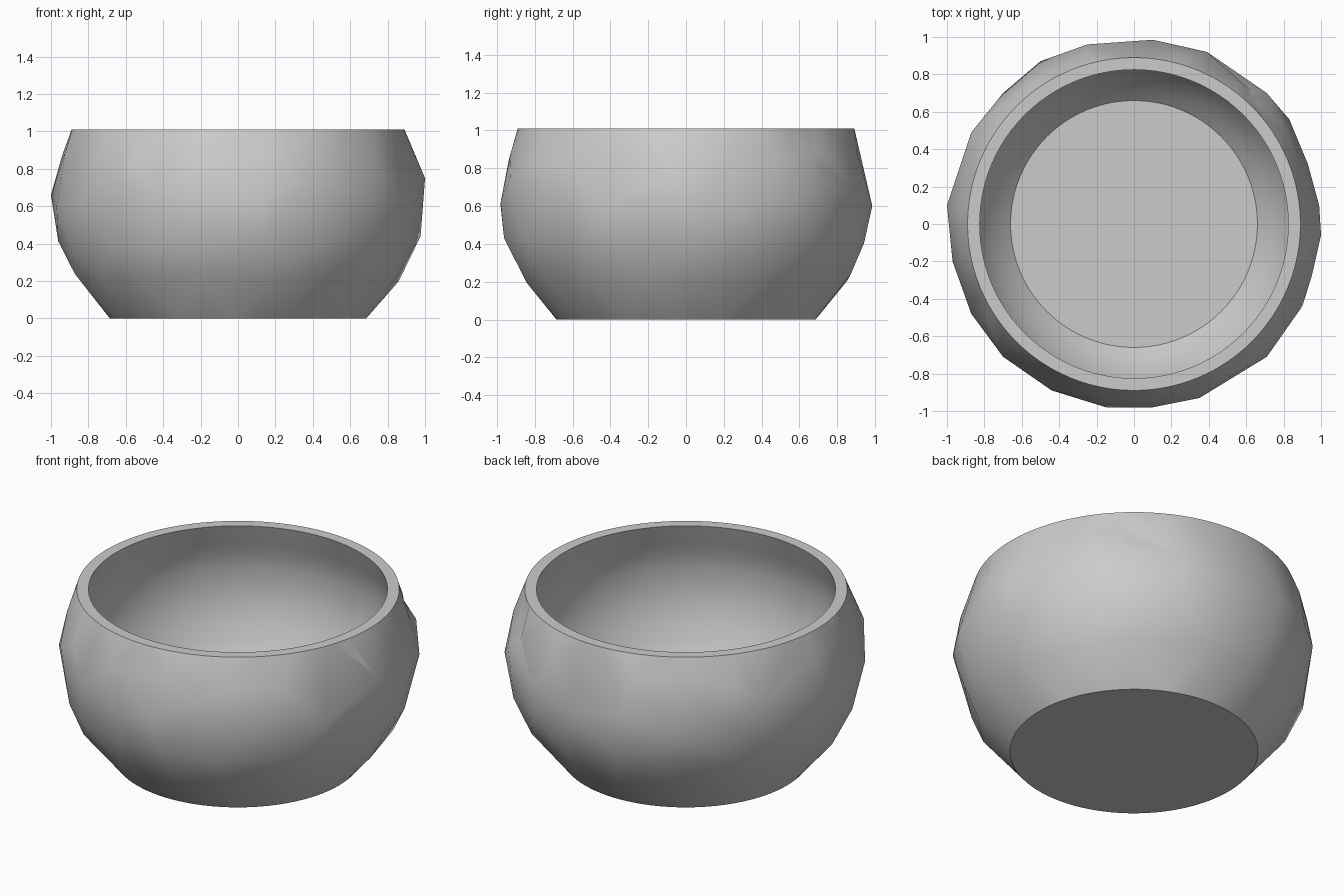
import bpy, bmesh, math, random
from mathutils import Vector

if "Cube" in bpy.data.objects:
    bpy.data.objects.remove(bpy.data.objects["Cube"])

random.seed(4)
SEGMENTS = 96
HEIGHT = 1.01

grey = bpy.data.materials.new("clay grey")
grey.diffuse_color = (0.6, 0.6, 0.6, 1)
grey.use_nodes = True
grey.node_tree.nodes["Principled BSDF"].inputs["Base Color"].default_value = grey.diffuse_color


def ring(radius, z, count=SEGMENTS):
    return [Vector((radius * math.cos(a), radius * math.sin(a), z))
            for a in (2 * math.pi * i / count for i in range(count))]


def rough_ring(radius, z, count, phase, wobble):
    """Uneven ring of points, slightly shifted along the wall."""
    points = []
    for i in range(count):
        a = 2 * math.pi * (i + phase + random.uniform(-0.25, 0.25)) / count
        dz = random.uniform(-wobble, wobble)
        r = radius + dz * (0.65 if z < 0.5 else -0.4)
        points.append(Vector((r * math.cos(a), r * math.sin(a), z + dz)))
    return points


def finish(bm, name, angle):
    mesh = bpy.data.meshes.new(name)
    bm.to_mesh(mesh)
    bm.free()
    mesh.materials.append(grey)
    obj = bpy.data.objects.new(name, mesh)
    bpy.context.collection.objects.link(obj)
    bpy.ops.object.select_all(action='DESELECT')
    obj.select_set(True)
    bpy.context.view_layer.objects.active = obj
    bpy.ops.object.shade_smooth_by_angle(angle=math.radians(angle))
    return obj


# Hand-shaped outer wall: uneven belly points hulled between two true circles
belly = [(0.1, 0.985), (0.39, 0.92), (0.71, 0.70), (0.83, 0.56), (0.93, 0.32),
         (0.99, 0.1), (1, -0.06), (0.95, -0.28), (0.9, -0.44), (0.71, -0.71),
         (0.35, -0.93), (0.1, -0.98), (-0.15, -0.98), (-0.44, -0.89),
         (-0.7, -0.71), (-0.87, -0.48), (-0.97, -0.2), (-1, 0.1),
         (-0.87, 0.49), (-0.7, 0.7), (-0.5, 0.87), (-0.25, 0.96)]
belly_heights = (0.6, 0.66, 0.75, 0.62)
points = ring(0.685, 0) + ring(0.89, HEIGHT)
points += [Vector((x, y, belly_heights[i % 4])) for i, (x, y) in enumerate(belly)]
points += rough_ring(0.875, 0.22, 16, 0.3, 0.03)
points += rough_ring(0.96, 0.41, 18, 0.0, 0.04)
points += rough_ring(0.95, 0.86, 16, 0.5, 0.03)

bm = bmesh.new()
for p in points:
    bm.verts.new(p)
bmesh.ops.convex_hull(bm, input=bm.verts[:])
bmesh.ops.delete(bm, geom=[v for v in bm.verts if not v.link_faces], context='VERTS')
# open the mouth
bmesh.ops.delete(bm, geom=[f for f in bm.faces if all(v.co.z > 1.0 for v in f.verts)],
                 context='FACES')
# small pinch below the rim at the back right
knob = min(bm.verts, key=lambda v: (v.co - Vector((0.71, 0.70, 0.75))).length)
pinch = [e for e in knob.link_edges
         if e.other_vert(knob).co.z > 0.82 and e.other_vert(knob).co.x < 0.71]
if pinch:
    cut = bmesh.ops.subdivide_edges(bm, edges=pinch, cuts=1)
    for v in {g for g in cut['geom_inner'] if isinstance(g, bmesh.types.BMVert)}:
        v.co.x *= 0.975
        v.co.y *= 0.975
bmesh.ops.triangulate(bm, faces=bm.faces[:])
bmesh.ops.recalc_face_normals(bm, faces=bm.faces[:])
finish(bm, "outer_wall", 35)

# Flat rim, smooth inner wall and floor
profile = [(0.89, 1.01), (0.825, 1.01), (0.87, 0.88), (0.9, 0.8), (0.915, 0.7),
           (0.917, 0.6), (0.905, 0.5), (0.875, 0.4), (0.835, 0.3), (0.78, 0.2),
           (0.71, 0.115), (0.66, 0.065)]
bm = bmesh.new()
rings = [[bm.verts.new(p) for p in ring(r, z)] for r, z in profile]
for upper, lower in zip(rings, rings[1:]):
    for i in range(SEGMENTS):
        j = (i + 1) % SEGMENTS
        bm.faces.new((upper[i], upper[j], lower[j], lower[i]))
bm.faces.new(rings[-1])
finish(bm, "rim_and_inner_wall", 35)
